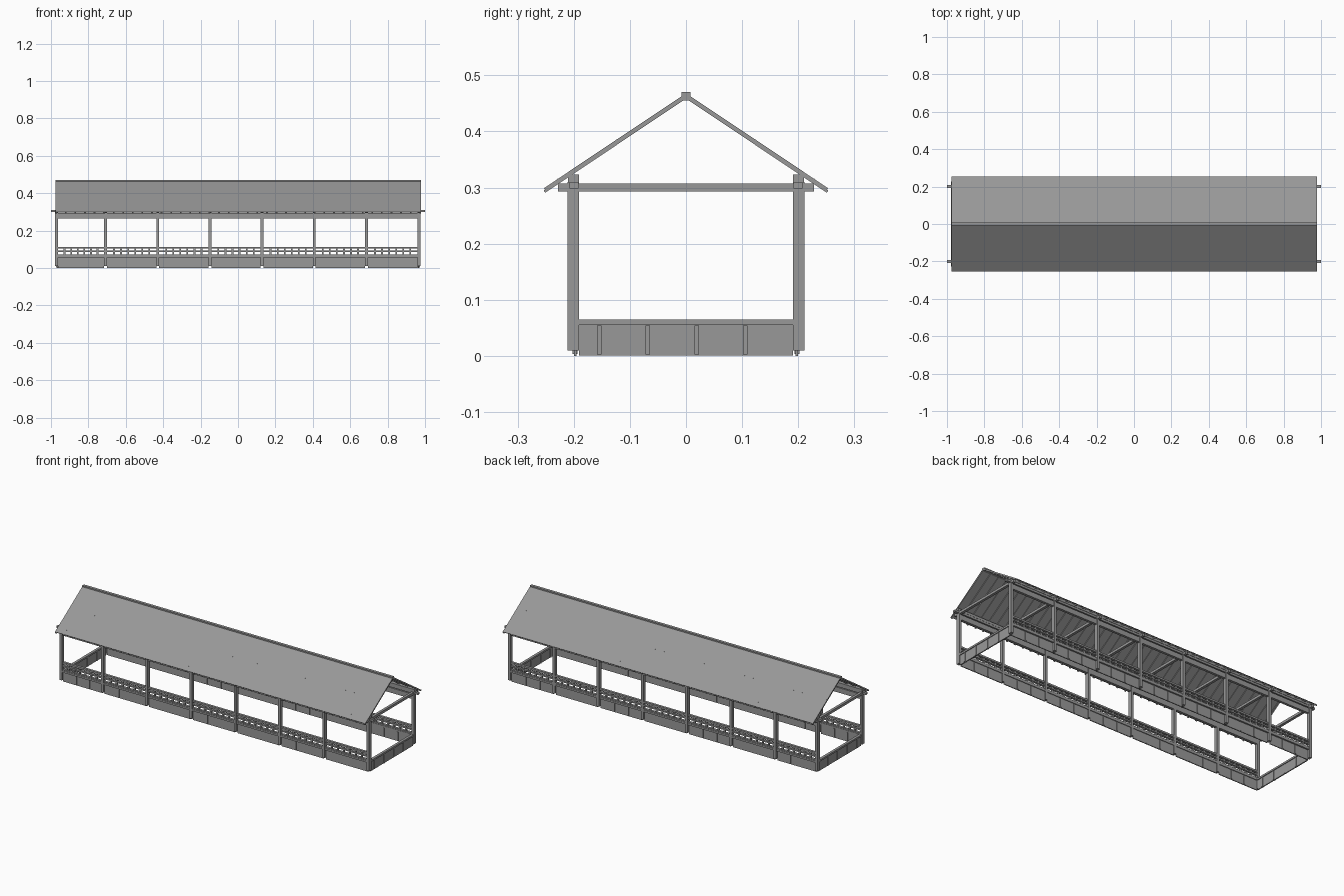
import bpy, bmesh, math
from mathutils import Matrix, Vector

cube = bpy.data.objects.get("Cube")
if cube:
    bpy.data.objects.remove(cube, do_unlink=True)

# Dark grey timber
GREY = (0.315, 0.315, 0.315, 1)
timber = bpy.data.materials.new("dark_grey_timber")
timber.use_nodes = True
timber.diffuse_color = GREY
shader = next(n for n in timber.node_tree.nodes if n.type == 'BSDF_PRINCIPLED')
shader.inputs["Base Color"].default_value = GREY
shader.inputs["Roughness"].default_value = 0.8


def build(name, boxes):
    """One object from boxes given as ((x0, x1), (y0, y1), (z0, z1)[, matrix])."""
    bm = bmesh.new()
    for xs, ys, zs, *turn in boxes:
        ranges = (xs, ys, zs)
        centre = Vector([(a + b) / 2 for a, b in ranges])
        size = [abs(b - a) for a, b in ranges]
        place = Matrix.Translation(centre) @ Matrix.Diagonal((*size, 1))
        bmesh.ops.create_cube(bm, size=1, matrix=(turn[0] @ place) if turn else place)
    bmesh.ops.recalc_face_normals(bm, faces=bm.faces)
    mesh = bpy.data.meshes.new(name)
    bm.to_mesh(mesh)
    bm.free()
    mesh.materials.append(timber)
    bpy.context.collection.objects.link(bpy.data.objects.new(name, mesh))


def around(c, width):
    return (c - width / 2, c + width / 2)


def side_y(s, inner, outer):
    return tuple(sorted((s * inner, s * outer)))


WALL = 0.2
END = 0.97
ROOF_X = (-0.977, 0.979)
POST_W = 0.015
post_xs = [-END] + [-0.708 + 0.279 * i for i in range(6)] + [0.967]
bays = [(a + POST_W / 2, b - POST_W / 2) for a, b in zip(post_xs, post_xs[1:])]
sides = {"front": -1, "back": 1}

for label, s in sides.items():
    # Posts and the long beams that join them
    build(label + "_posts", [(around(x, POST_W), side_y(s, 0.191, 0.211), (0.01, 0.31))
                             for x in post_xs])
    build(label + "_lintel", [((-END, END), side_y(s, 0.193, 0.207), (0.265, 0.293))])
    build(label + "_wall_plate", [((-1, 1), around(s * WALL, 0.016), (0.298, 0.309))])
    build(label + "_upper_plate", [(ROOF_X, side_y(s, 0.191, 0.21), (0.309, 0.323))])

    # Low wall boards, battens and cap in each bay
    battens, balusters = [], []
    for a, b in bays:
        for i in range(1, 3):
            x = a + (b - a) * i / 3
            battens.append((around(x, 0.008), side_y(s, 0.193, 0.202), (0.003, 0.053)))
        for i in range(1, 7):
            x = a + (b - a) * i / 7
            balusters.append((around(x, 0.009), side_y(s, 0.196, 0.204), (0.064, 0.105)))
    build(label + "_boards", [(bay, side_y(s, 0.195, 0.2), (0, 0.055)) for bay in bays])
    build(label + "_battens", battens)
    build(label + "_wall_cap", [(bay, side_y(s, 0.191, 0.209), (0.055, 0.065)) for bay in bays])

    # Balustrade
    build(label + "_balusters", balusters)
    for rail, zs in {"top": (0.103, 0.113), "middle": (0.086, 0.094), "bottom": (0.065, 0.072)}.items():
        build(f"{label}_{rail}_rail", [(bay, side_y(s, 0.193, 0.207), zs) for bay in bays])

# End walls
for label, s in {"left": 1, "right": -1}.items():
    x = s * 0.966
    build(label + "_end_boards", [(around(x, 0.006), (-0.191, 0.191), (0.001, 0.055))])
    build(label + "_end_cap", [(around(x, POST_W), (-0.191, 0.191), (0.055, 0.065))])
    build(label + "_end_battens", [(around(x, 0.012), around(-0.155 + i * 0.087, 0.008), (0.002, 0.054))
                                   for i in range(4)])

# Tie beams across every frame
build("tie_beams", [(around(x, POST_W), (-0.228, 0.228), (0.293, 0.307)) for x in post_xs])

# Gable roof: sheet, rafters and fixings, laid along the slope
RIDGE_Z, EAVE_Z, EAVE_Y = 0.468, 0.299, 0.253
length = math.hypot(EAVE_Y, RIDGE_Z - EAVE_Z)
pitch = math.atan2(RIDGE_Z - EAVE_Z, EAVE_Y)
rafter_xs = [-0.972 + i * 1.946 / 38 for i in range(39)]
for label, s in sides.items():
    slope = (Matrix.Translation((0, 0, RIDGE_Z)) @ Matrix.Diagonal((1, s, 1, 1))
             @ Matrix.Rotation(-pitch, 4, 'X'))
    build(label + "_roof_sheet", [(ROOF_X, (0, length), (-0.003, 0), slope)])
    build(label + "_rafters", [(around(x, 0.009), (0.004, length + 0.003), (-0.008, -0.003), slope)
                               for x in rafter_xs])
    build(label + "_roof_fixings", [(around(x, 0.005), around(d, 0.002), (0, 0.0004), slope)
                                    for x in rafter_xs for d in (0.15, 0.275)])

build("ridge_beam", [(ROOF_X, (-0.008, 0.008), (0.455, 0.47))])
